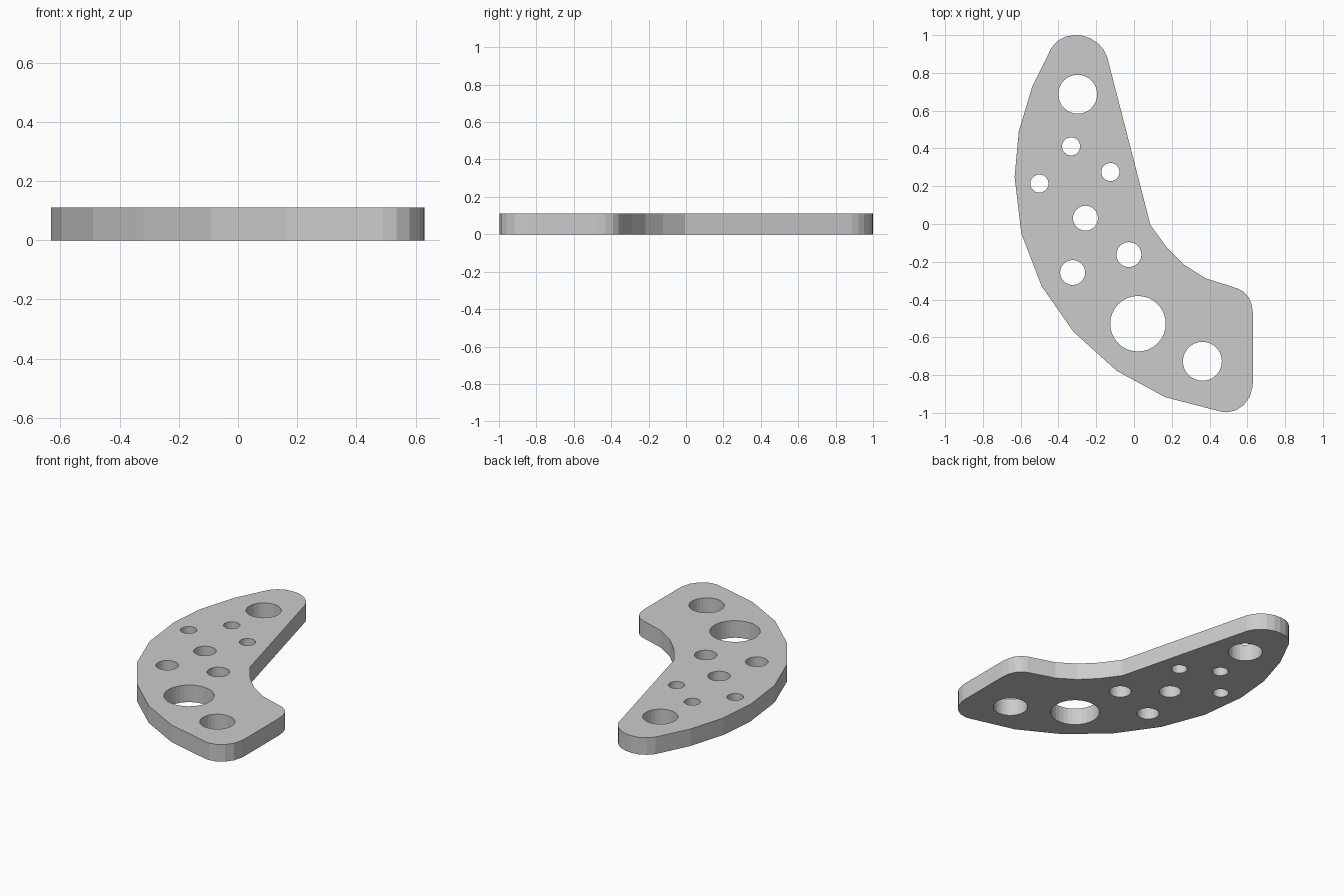
import bpy, bmesh
from math import cos, sin, tau

THICKNESS = 0.11

# Outline of the boomerang-shaped plate, counter-clockwise from the top
outline = [
    (-0.31, 1.0), (-0.36, 0.993), (-0.40, 0.972), (-0.436, 0.935),   # rounded tip
    (-0.54, 0.724), (-0.61, 0.49), (-0.632, 0.25), (-0.597, -0.048),  # faceted back
    (-0.49, -0.328), (-0.32, -0.571), (-0.092, -0.777), (0.166, -0.917),
    (0.46, -0.993), (0.49, -0.997), (0.535, -0.988), (0.58, -0.96),   # lower corner
    (0.613, -0.915), (0.628, -0.86), (0.63, -0.82),
    (0.63, -0.48), (0.624, -0.43), (0.608, -0.39), (0.582, -0.36), (0.55, -0.342),
    (0.378, -0.287), (0.267, -0.217), (0.172, -0.122), (0.087, -0.005),  # inner bend
    (-0.143, 0.888), (-0.16, 0.922), (-0.187, 0.953), (-0.225, 0.98), (-0.268, 0.996),
]

# Drilled holes: x, y, radius
holes = [
    (-0.298, 0.687, 0.103), (0.362, -0.727, 0.103), (0.021, -0.528, 0.147),
    (-0.333, 0.411, 0.048), (-0.125, 0.275, 0.048), (-0.501, 0.214, 0.048),
    (-0.257, 0.031, 0.066), (-0.027, -0.162, 0.066), (-0.325, -0.257, 0.066),
]

bm = bmesh.new()


def add_loop(points):
    verts = [bm.verts.new((x, y, 0)) for x, y in points]
    for a, b in zip(verts, verts[1:] + verts[:1]):
        bm.edges.new((a, b))


def circle(x, y, r, n=32):
    return [(x + r * cos(tau * i / n), y + r * sin(tau * i / n)) for i in range(n)]


add_loop(outline)
for h in holes:
    add_loop(circle(*h))

# Fill between outline and holes, then extrude to a solid plate
bmesh.ops.triangle_fill(bm, edges=bm.edges[:], use_beauty=True, normal=(0, 0, 1))
top = bmesh.ops.extrude_face_region(bm, geom=bm.faces[:], use_keep_orig=True)["geom"]
bmesh.ops.translate(bm, vec=(0, 0, THICKNESS),
                    verts=[g for g in top if isinstance(g, bmesh.types.BMVert)])
bmesh.ops.recalc_face_normals(bm, faces=bm.faces[:])

mesh = bpy.data.meshes.new("drilled_plate")
bm.to_mesh(mesh)
bm.free()
plate = bpy.data.objects.new("drilled_plate", mesh)
bpy.context.collection.objects.link(plate)
